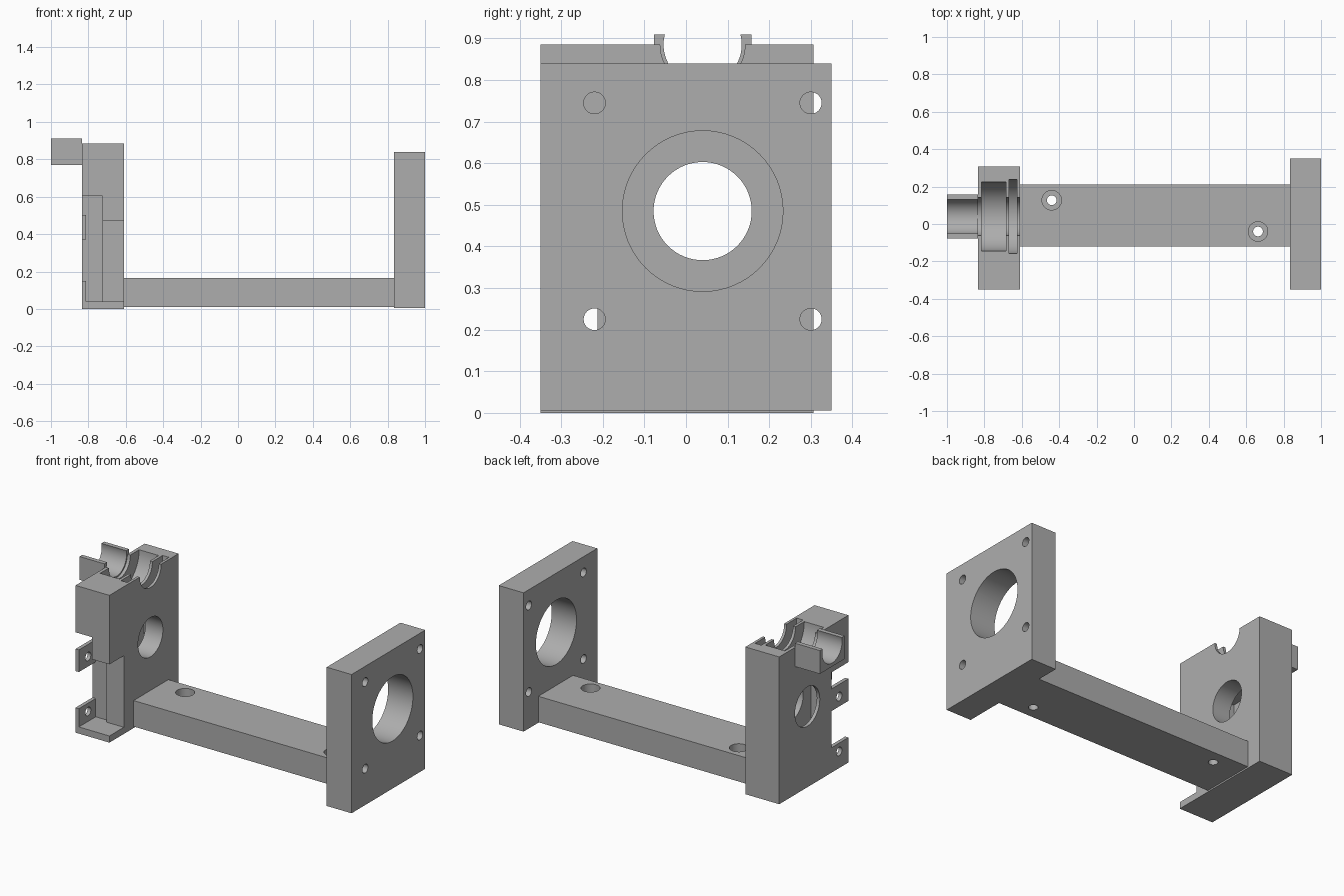
import bpy
import bmesh
from math import pi
from mathutils import Matrix, Vector

cube = bpy.data.objects.get("Cube")
if cube:
    bpy.data.objects.remove(cube, do_unlink=True)

grey = bpy.data.materials.new("plain grey")
grey.use_nodes = True
COLOUR = (0.42, 0.42, 0.42, 1)
grey.diffuse_color = COLOUR
grey.node_tree.nodes["Principled BSDF"].inputs["Base Color"].default_value = COLOUR


def make_object(name, bm):
    mesh = bpy.data.meshes.new(name)
    bm.to_mesh(mesh)
    bm.free()
    mesh.materials.append(grey)
    obj = bpy.data.objects.new(name, mesh)
    bpy.context.collection.objects.link(obj)
    return obj


def box(name, x, y, z):
    """Box from three (low, high) ranges."""
    bm = bmesh.new()
    size = [b - a for a, b in (x, y, z)]
    mid = Vector([(a + b) / 2 for a, b in (x, y, z)])
    bmesh.ops.create_cube(bm, size=1, matrix=Matrix.Translation(mid) @ Matrix.Diagonal((*size, 1)))
    return make_object(name, bm)


def rod(axis, span, a, b, radius):
    """Cylinder cutter along x (a, b = y, z) or along z (a, b = x, y)."""
    bm = bmesh.new()
    mid = sum(span) / 2
    if axis == "x":
        place = Matrix.Translation((mid, a, b)) @ Matrix.Rotation(pi / 2, 4, "Y")
    else:
        place = Matrix.Translation((a, b, mid))
    bmesh.ops.create_cone(bm, cap_ends=True, segments=64, radius1=radius, radius2=radius,
                          depth=span[1] - span[0], matrix=place)
    return make_object("cutter", bm)


def cut(obj, cutters):
    """Subtract the cutters, bake the result and shade the bores smooth."""
    for cutter in cutters:
        cutter.hide_render = True
        mod = obj.modifiers.new("cut", "BOOLEAN")
        mod.operation = "DIFFERENCE"
        mod.solver = "EXACT"
        mod.object = cutter
    bpy.context.view_layer.update()
    graph = bpy.context.evaluated_depsgraph_get()
    mesh = bpy.data.meshes.new_from_object(obj.evaluated_get(graph))
    obj.modifiers.clear()
    obj.data = mesh
    for cutter in cutters:
        bpy.data.objects.remove(cutter, do_unlink=True)
    bpy.ops.object.select_all(action="DESELECT")
    obj.select_set(True)
    bpy.context.view_layer.objects.active = obj
    bpy.ops.object.shade_smooth_by_angle(angle=pi / 6)


AXIS_Y = 0.04       # shared bore axis
BORE_Z = 0.485
SEAT_Z = 0.885      # axis of the open seat on top of the block
SCREW = 0.026
LEFT, RIGHT = -0.835, -0.61

# Mounting plate with a large bore and four screw holes
plate = box("mounting_plate", (0.835, 1), (-0.35, 0.35), (0.006, 0.84))
through = (0.8, 1.05)
cut(plate, [rod("x", through, AXIS_Y, BORE_Z, 0.193)] +
    [rod("x", through, AXIS_Y + dy, BORE_Z + dz, SCREW)
     for dy in (-0.26, 0.26) for dz in (-0.26, 0.26)])

# Connecting beam with two counterbored holes
beam = box("connecting_beam", (RIGHT, 0.835), (-0.12, 0.21), (0.009, 0.165))
cutters = []
for x, y in ((-0.44, 0.127), (0.663, -0.04)):
    cutters += [rod("z", (-0.1, 0.3), x, y, SCREW), rod("z", (0.085, 0.3), x, y, 0.052)]
cut(beam, cutters)

# Bearing block: bore, inner chamber, front recesses and stepped open seat
block = box("bearing_block", (LEFT, RIGHT), (-0.35, 0.307), (0, SEAT_Z))
cut(block, [
    rod("x", (-0.9, -0.5), AXIS_Y, BORE_Z, 0.118),
    box("cutter", (-0.815, -0.725), (-0.15, 0.27), (0.2, 0.62)),
    box("cutter", (-0.9, -0.725), (-0.5, -0.19), (0.04, 0.603)),
    box("cutter", (-0.73, -0.5), (-0.5, -0.213), (0.04, 0.47)),
    rod("x", (-0.9, -0.5), AXIS_Y, SEAT_Z, 0.102),
    rod("x", (-0.815, -0.685), AXIS_Y, SEAT_Z, 0.185),
    rod("x", (-0.668, -0.626), AXIS_Y, SEAT_Z, 0.198),
])

# Two screw tabs beside the front recess
for name, low, high, hole in (("lower_tab", 0.04, 0.15, 0.1), ("upper_tab", 0.37, 0.503, 0.43)):
    tab = box(name, (LEFT, -0.813), (-0.35, -0.19), (low, high))
    cut(tab, [rod("x", (-0.9, -0.7), -0.262, hole, SCREW)])

# Cradle sticking out from the seat
cradle = box("shaft_cradle", (-1, LEFT), (AXIS_Y - 0.117, AXIS_Y + 0.117), (0.77, 0.91))
cut(cradle, [rod("x", (-1.1, -0.8), AXIS_Y, SEAT_Z, 0.094)])
